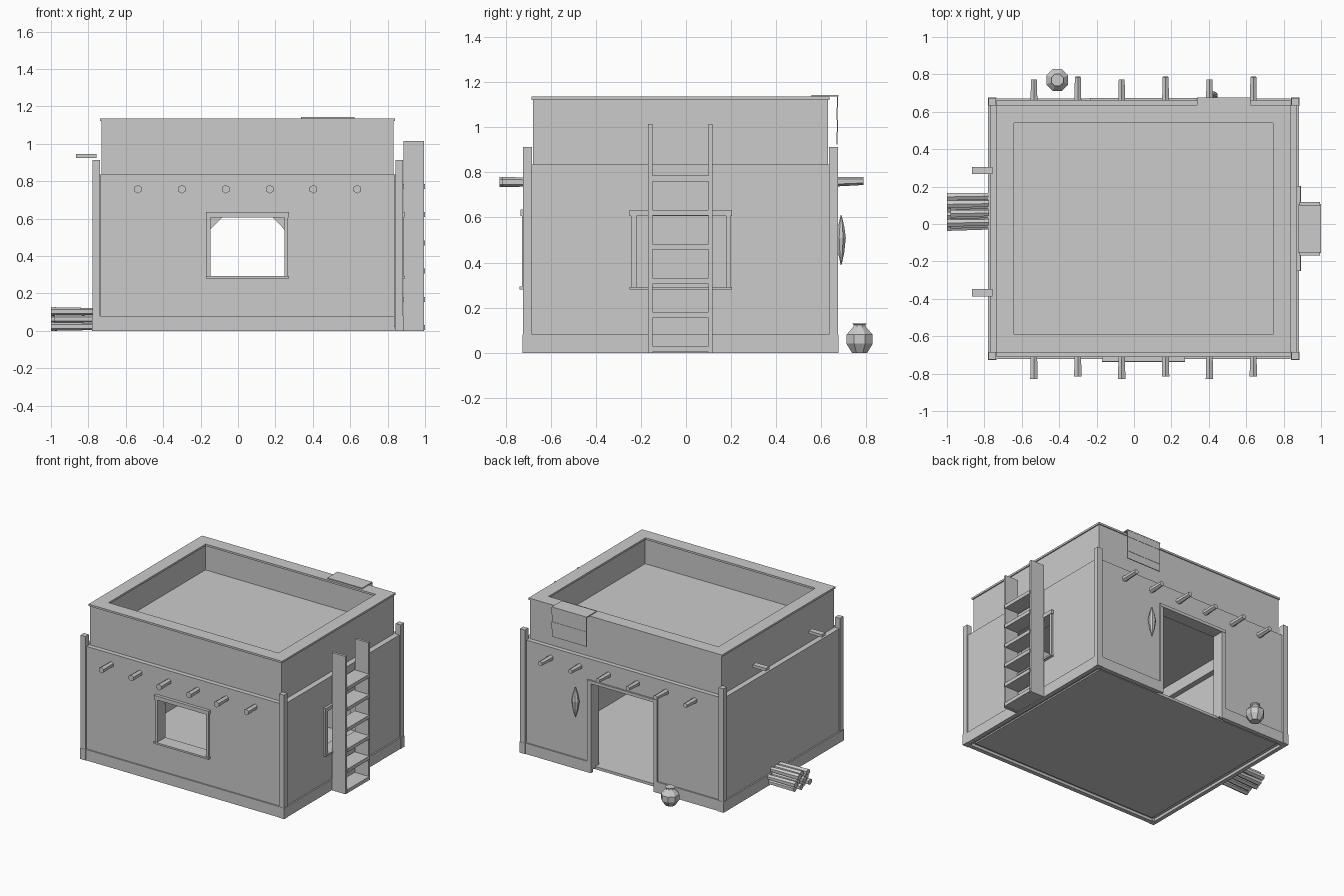
import bpy, bmesh, math
from mathutils import Matrix, Vector

if "Cube" in bpy.data.objects:
    bpy.data.objects.remove(bpy.data.objects["Cube"])

grey = bpy.data.materials.new("plain_grey")
grey.diffuse_color = (0.6, 0.6, 0.6, 1)
grey.use_nodes = True
grey.node_tree.nodes["Principled BSDF"].inputs["Base Color"].default_value = grey.diffuse_color


def finish(name, bm):
    bmesh.ops.recalc_face_normals(bm, faces=bm.faces)
    me = bpy.data.meshes.new(name)
    bm.to_mesh(me)
    bm.free()
    me.materials.append(grey)
    ob = bpy.data.objects.new(name, me)
    bpy.context.collection.objects.link(ob)
    return ob


def boxes(name, items):
    """One object from boxes given as (x0, x1, y0, y1, z0, z1)."""
    bm = bmesh.new()
    for x0, x1, y0, y1, z0, z1 in items:
        m = Matrix.Translation(((x0 + x1) / 2, (y0 + y1) / 2, (z0 + z1) / 2))
        m = m @ Matrix.Diagonal((x1 - x0, y1 - y0, z1 - z0, 1))
        bmesh.ops.create_cube(bm, size=1, matrix=m)
    return finish(name, bm)


def pole(bm, a, b, r0, r1, sides=6):
    a, b = Vector(a), Vector(b)
    d = b - a
    m = Matrix.Translation((a + b) / 2) @ d.to_track_quat('Z', 'Y').to_matrix().to_4x4()
    bmesh.ops.create_cone(bm, cap_ends=True, segments=sides, radius1=r0,
                          radius2=r1, depth=d.length, matrix=m)


def lathe(name, profile, sides, place):
    bm = bmesh.new()
    rings = []
    for r, z in profile:
        rings.append([bm.verts.new((r * math.cos(2 * math.pi * (i + .5) / sides),
                                    r * math.sin(2 * math.pi * (i + .5) / sides), z))
                      for i in range(sides)])
    for a, b in zip(rings, rings[1:]):
        for i in range(sides):
            j = (i + 1) % sides
            bm.faces.new((a[i], a[j], b[j], b[i]))
    bm.faces.new(rings[0])
    bm.faces.new(rings[-1])
    bm.transform(place)
    return finish(name, bm)


def ring(x0, x1, y0, y1, z0, z1, t):
    """Four boxes forming a rectangular ring of width t."""
    return [(x0, x1, y0, y0 + t, z0, z1), (x0, x1, y1 - t, y1, z0, z1),
            (x0, x0 + t, y0 + t, y1 - t, z0, z1), (x1 - t, x1, y0 + t, y1 - t, z0, z1)]


def opening(a0, a1, z0, z1, b0, b1, c0, c1):
    """Rectangles (a, z) left around an opening (b, c)."""
    parts = [(a0, b0, z0, z1), (b1, a1, z0, z1), (b0, b1, c1, z1)]
    if c0 > z0:
        parts.append((b0, b1, z0, c0))
    return parts


X0, X1, Y0, Y1 = -.735, .838, -.685, .635     # inner corners of the posts
LEDGE = .835

# lower walls with openings
boxes("front_wall", [(a, b, -.712, -.63, c, d) for a, b, c, d in
                     opening(X0, X1, .02, LEDGE, -.15, .25, .29, .606)])
boxes("right_wall", [(.79, .872, a, b, c, d) for a, b, c, d in
                     opening(Y0, Y1, .02, LEDGE, -.22, .178, .29, .606)])
boxes("back_wall", [(a, b, .58, .662, c, d) for a, b, c, d in
                    opening(X0, X1, .02, LEDGE, -.205, .305, .02, .66)])
boxes("left_wall", [(-.77, -.69, Y0, Y1, .02, LEDGE)])

# plinth strips, corner feet and corner posts
boxes("plinth", [(X0, X1, -.722, -.69, 0, .08),
                 (X0, -.235, .64, .672, 0, .08), (.335, X1, .64, .672, 0, .08),
                 (-.78, -.75, Y0, Y1, 0, .08), (.85, .882, Y0, Y1, 0, .08)])
feet, posts = [], []
for x in (-.757, .862):
    for y in (-.704, .654):
        feet.append((x - .023, x + .023, y - .022, y + .022, 0, .08))
        posts.append((x - .02, x + .02, y - .02, y + .02, .08, .912))
boxes("corner_feet", feet)
boxes("corner_posts", posts)

# parapet, cap, roof and floor
boxes("parapet", ring(-.73, .831, -.678, .629, LEDGE - .03, 1.122, .08))
boxes("parapet_cap", ring(-.738, .839, -.686, .636, 1.122, 1.136, .096))
boxes("roof_deck", [(-.70, .80, -.65, .60, .89, .94)])
boxes("floor", [(-.72, .82, -.67, .62, .01, .03)])

# window and door frames
boxes("front_window_frame", [(-.172, .274, -.735, -.70, .606, .635),
                             (-.172, .274, -.738, -.70, .28, .293),
                             (-.168, -.147, -.728, -.70, .293, .606),
                             (.249, .268, -.728, -.70, .293, .606)])
boxes("right_window_frame", [(.86, .89, -.25, .203, .606, .634),
                             (.86, .893, -.25, .203, .28, .292),
                             (.86, .886, -.244, -.219, .292, .606),
                             (.86, .886, .177, .198, .292, .606)])
boxes("door_frame", [(-.235, .335, .65, .674, .66, .682),
                     (-.235, -.205, .65, .672, .0, .66),
                     (.305, .335, .65, .672, .0, .66)])

# small corner braces in the front window
bm = bmesh.new()
for x, s in ((-.15, 1), (.25, -1)):
    tri = [(x, .606), (x + s * .065, .606), (x, .54)]
    f = bm.faces.new([bm.verts.new((px, -.64, pz)) for px, pz in tri])
    ext = bmesh.ops.extrude_face_region(bm, geom=[f])
    bmesh.ops.translate(bm, vec=(0, .01, 0),
                        verts=[v for v in ext["geom"] if isinstance(v, bmesh.types.BMVert)])
finish("window_braces", bm)

# protruding roof beams front and back
bm = bmesh.new()
for i in range(6):
    x = -.535 + i * .2346
    pole(bm, (x, -.64, .757), (x, -.828 if i % 2 == 0 else -.815, .757), .018, .023)
    pole(bm, (x, .60, .757), (x, .772 if i % 2 == 0 else .787, .762), .023, .018)
finish("roof_beams", bm)

# flat spouts on the left side
boxes("side_spouts", [(-.865, -.757, y - .02, y + .02, .924, .945) for y in (.286, -.367)])

# ladder leaning flat on the right side
boxes("ladder_rails", [(.884, .994, -.168, -.149, 0, 1.015), (.884, .994, .099, .117, 0, 1.015)])
boxes("ladder_rungs", [(.88, 1.0, -.155, .107, .004 + i * .151, .03 + i * .151) for i in range(6)])

# blanket over the back parapet, hanging in gently stepped strips
blanket = [(.338, .622, .557, .676, 1.136, 1.143)]
for i in range(4):
    z = 1.143 - i * .055
    y = .669 - .002 * (i % 2)
    blanket.append((.338, .622, y, y + .006, z - .055, z))
boxes("blanket", blanket)

# slim hanging ornament beside the door
lathe("hanging_ornament", [(.003, -.11), (.02, -.055), (.03, .01), (.02, .06), (.003, .11)], 8,
      Matrix.Translation((.42, .688, .5)) @ Matrix.Diagonal((1, .75, 1, 1)))

# clay jar
lathe("clay_jar", [(.037, 0), (.063, .04), (.063, .08), (.03, .115), (.027, .123), (.035, .13)], 8,
      Matrix.Translation((-.41, .77, 0)))

# stacked firewood on the left
bm = bmesh.new()
for row, n in enumerate((4, 4, 3)):
    for k in range(n):
        y = -.025 + k * .05 + (.008, .02, .03)[row]
        z = .023 + row * .04
        tip = -1.0 + .018 * ((k + row) % 2)
        pole(bm, (tip, y, z), (-.775, y + .004, z), .023, .019)
finish("firewood", bm)
